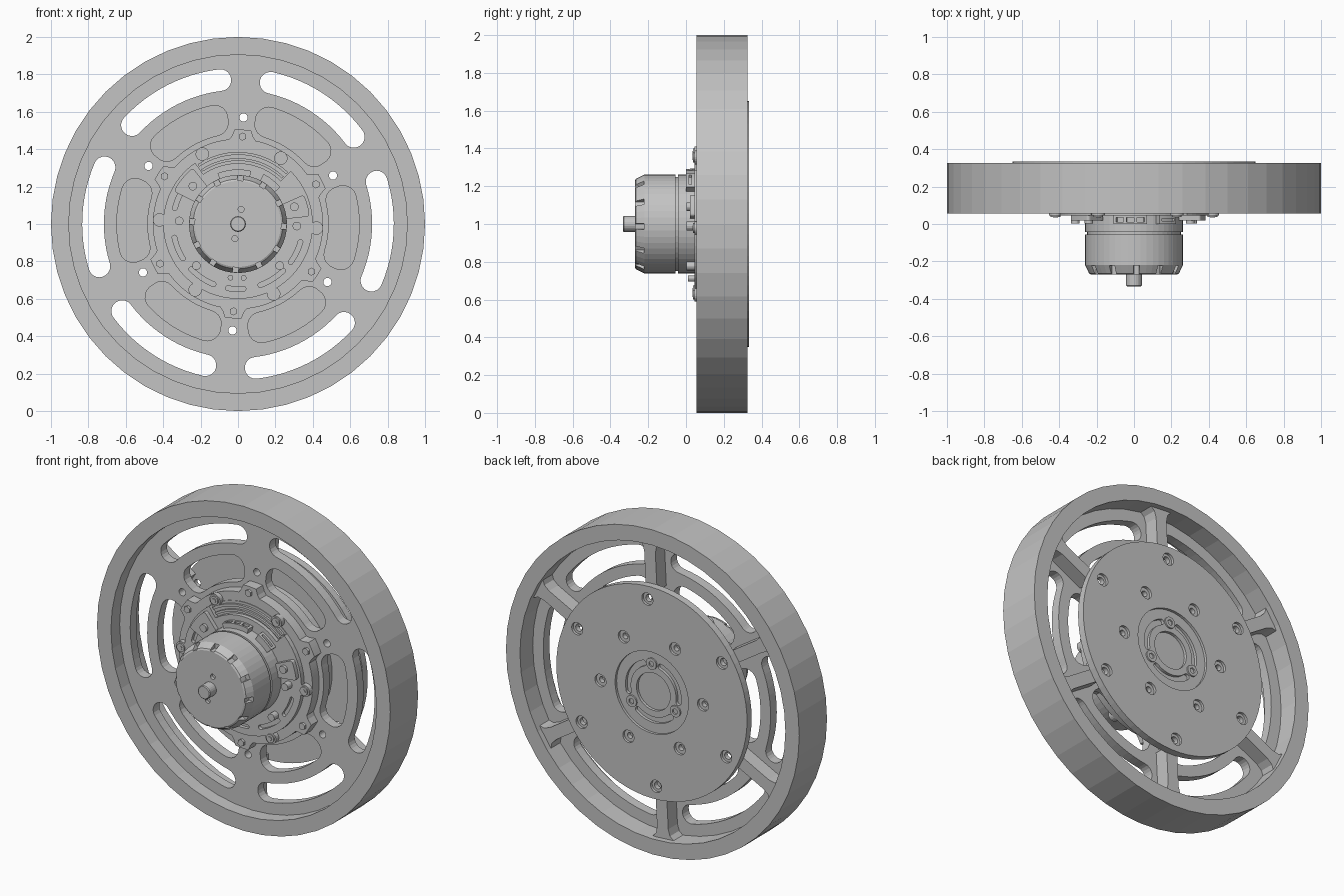
import bpy
import bmesh
from math import sin, cos, asin, radians, degrees, hypot
from mathutils import Matrix

default_cube = bpy.data.objects.get("Cube")
if default_cube:
    bpy.data.objects.remove(default_cube, do_unlink=True)

metal = bpy.data.materials.new("grey metal")
metal.use_nodes = True
metal.diffuse_color = (0.55, 0.55, 0.55, 1)
for node in metal.node_tree.nodes:
    if node.type == "BSDF_PRINCIPLED":
        node.inputs["Base Color"].default_value = metal.diffuse_color

SIXTH = range(0, 360, 60)
SPOKES = [87 + a for a in SIXTH]     # angles of the ribs and lobes
WINDOWS = [57 + a for a in SIXTH]    # angles between the ribs


def finish(name, bm):
    """Turn a bmesh into a named object, lifting the wheel axis to z = 1."""
    bmesh.ops.remove_doubles(bm, verts=bm.verts, dist=0.00001)
    bmesh.ops.recalc_face_normals(bm, faces=bm.faces)
    bmesh.ops.translate(bm, verts=bm.verts, vec=(0, 0, 1))
    mesh = bpy.data.meshes.new(name)
    bm.to_mesh(mesh)
    bm.free()
    mesh.materials.append(metal)
    obj = bpy.data.objects.new(name, mesh)
    bpy.context.collection.objects.link(obj)
    return obj


def polar(radius, angle):
    return radius * cos(radians(angle)), radius * sin(radians(angle))


def circle(radius, at=0, angle=0, sides=20):
    cx, cz = polar(at, angle)
    ring = [polar(radius, angle + 360 * i / sides) for i in range(sides)]
    return [(cx + x, cz + z) for x, z in ring]


def sector(inner, outer, angle, half, corner=0.002):
    """Rounded arc-shaped outline centred on an angle."""
    points = []

    def add(point):
        if not points or hypot(point[0] - points[-1][0], point[1] - points[-1][1]) > 0.0005:
            points.append(point)

    def sweep(radius, start, end):
        for i in range(13):
            add(polar(radius, start + (end - start) * i / 12))

    def turn(radius, at, first):
        cx, cz = polar(radius, at)
        for i in range(6):
            x, z = polar(corner, first + 18 * i)
            add((cx + x, cz + z))

    far, near = outer - corner, inner + corner
    wide = half - degrees(asin(corner / far))
    slim = half - degrees(asin(corner / near))
    sweep(outer, angle - wide, angle + wide)
    turn(far, angle + wide, angle + wide)
    turn(near, angle + slim, angle + slim + 90)
    sweep(inner, angle + slim, angle - slim)
    turn(near, angle - slim, angle - slim + 180)
    turn(far, angle - wide, angle - wide + 270)
    if hypot(points[0][0] - points[-1][0], points[0][1] - points[-1][1]) < 0.0005:
        points.pop()
    return points


def prism(name, outlines, front, back):
    """Extrude one or more outlines along the axle."""
    bm = bmesh.new()
    for outline in outlines:
        face = bm.faces.new([bm.verts.new((x, front, z)) for x, z in outline])
        grown = bmesh.ops.extrude_face_region(bm, geom=[face])["geom"]
        moved = [v for v in grown if isinstance(v, bmesh.types.BMVert)]
        bmesh.ops.translate(bm, verts=moved, vec=(0, back - front, 0))
        if not face.is_valid or len(face.link_loops if hasattr(face, "link_loops") else ()) > 0:
            continue
    # close the front caps when the extrusion has consumed them
    open_edges = [e for e in bm.edges if e.is_boundary]
    if open_edges:
        bmesh.ops.holes_fill(bm, edges=open_edges)
    return finish(name, bm)


def lathe(name, profile, sides=48):
    """Spin a closed (radius, y) profile around the axle."""
    bm = bmesh.new()
    verts = [bm.verts.new((r, y, 0)) for r, y in profile]
    edges = [bm.edges.new((verts[i - 1], verts[i])) for i in range(len(verts))
             if profile[i - 1][0] > 0 or profile[i][0] > 0]
    bmesh.ops.spin(bm, geom=verts + edges, cent=(0, 0, 0), axis=(0, 1, 0),
                   angle=radians(360), steps=sides, use_merge=False)
    return finish(name, bm)


def tube(name, inner, outer, front, back, sides=48):
    return lathe(name, [(inner, front), (outer, front), (outer, back), (inner, back)], sides)


def cut(target, outlines, front, back):
    cutter = prism("cutter", outlines, front, back)
    cutter.hide_render = True
    modifier = target.modifiers.new("cut", "BOOLEAN")
    modifier.operation = "DIFFERENCE"
    modifier.solver = "EXACT"
    modifier.object = cutter
    bpy.context.view_layer.objects.active = target
    bpy.ops.object.modifier_apply(modifier=modifier.name)
    bpy.data.objects.remove(cutter, do_unlink=True)


# Wheel rim
tube("wheel_rim", 0.905, 1, 0.055, 0.325)

# Wheel web with outer windows, inner windows and bolt holes
web = prism("wheel_web", [circle(0.92, sides=72)], 0.14, 0.2)
cut(web, [sector(0.717, 0.833, a, 24.3, 0.0575) for a in WINDOWS]
    + [sector(0.485, 0.648, a + 1, 22.5, 0.07) for a in WINDOWS]
    + [circle(0.022, 0.57, a) for a in SPOKES], 0.1, 0.25)

# Ribs behind the web, flared where they meet the rim
half_rib = [(0.61, 0.038), (0.84, 0.038), (0.88, 0.048), (0.915, 0.085)]
rib = half_rib + [(u, -v) for u, v in reversed(half_rib)]
ribs = []
for a in SPOKES:
    turned = Matrix.Rotation(radians(a), 2)
    ribs.append([tuple(turned @ Matrix.Identity(2).row[0] * u
                       + turned @ Matrix.Identity(2).row[1] * v) for u, v in rib])
prism("wheel_ribs", ribs, 0.19, 0.29)

# Hub and back cover disc with counterbored holes
prism("hub", [circle(0.44, sides=48)], 0.19, 0.29)
cover = prism("back_cover", [circle(0.65, sides=72)], 0.289, 0.334)
outer_holes = [(0.57, a) for a in SPOKES]
inner_holes = [(0.35, a) for a in WINDOWS]
cut(cover, [circle(0.038, r, a) for r, a in outer_holes + inner_holes]
    + [circle(0.25, sides=48)], 0.318, 0.36)
cut(cover, [circle(0.022, r, a) for r, a in outer_holes]
    + [circle(0.018, r, a) for r, a in inner_holes], 0.27, 0.36)
bolt_angles = SPOKES[::2]
cut(cover, [sector(0.155, 0.19, a + 60, 46, 0.017) for a in bolt_angles]
    + [circle(0.115, sides=36)], 0.3, 0.36)
for a in bolt_angles:
    boss = prism("cover_bolt", [circle(0.035, 0.172, a)], 0.31, 0.327)
    cut(boss, [circle(0.018, 0.172, a, 6)], 0.316, 0.36)

# Lobed adapter flange
lobed = []
for step in range(180):
    away = abs((2 * step - 87 + 30) % 60 - 30)
    lobed.append(polar(0.455 + 0.05 * max(0, min(1, (8 - away) / 3)), 2 * step))
prism("adapter_flange", [lobed], 0.075, 0.15)
prism("flange_bolts", [circle(0.022, 0.468, a, 6) for a in SPOKES], 0.06, 0.08)
prism("dome_screw_bases", [circle(0.036, 0.42, a) for a in WINDOWS], 0.046, 0.08)
prism("dome_screw_tops", [circle(0.026, 0.42, a) for a in WINDOWS], 0.038, 0.05)
prism("dome_screw_tips", [circle(0.013, 0.42, a, 12) for a in WINDOWS], 0.034, 0.04)

# Motor mount ring: open at the top, arc slots elsewhere
mount = tube("mount_ring", 0.25, 0.4, 0.046, 0.08, 64)
cut(mount, [sector(0.325, 0.42, 85, 40)], 0.03, 0.071)
cut(mount, [sector(0.335, 0.36, a, h, 0.012)
            for a, h in ((158, 10), (202, 12), (236, 14), (302, 14), (334, 12), (268, 9))],
    0.03, 0.068)
prism("mount_ridges", [sector(0.338, 0.352, 85, 39), sector(0.37, 0.385, 85, 39)],
      0.058, 0.075)
prism("mount_ears", [sector(0.255, 0.385, a, h, 0.015) for a, h in ((15, 9), (141, 12))],
      0.02, 0.06)
prism("mount_screws", [circle(0.023, 0.315, a, 16) for a in (-2, 17, 140, 177, 225, 315)],
      0.003, 0.06)
prism("mount_pins", [circle(0.015, 0.29, a, 12) for a in (262, 276)], 0.01, 0.06)

# Wire connectors on the motor base
top_plug = prism("top_connector", [sector(0.25, 0.292, 94, 18)], 0, 0.055)
cut(top_plug, [sector(0.275, 0.31, 94 + a, 4) for a in (-11, 0, 11)], 0.012, 0.035)
side_plug = prism("side_connector", [sector(0.25, 0.3, 52, 11)], 0, 0.055)
cut(side_plug, [sector(0.285, 0.31, 52, 8)], 0.015, 0.03)

# Motor body with chamfered, notched front
motor = lathe("motor_body", [
    (0, -0.27), (0.23, -0.27), (0.24, -0.265), (0.262, -0.22), (0.262, -0.055),
    (0.25, -0.055), (0.25, -0.042), (0.262, -0.042), (0.262, 0.08), (0, 0.08)])
cut(motor, [sector(0.232, 0.29, 30 * i - 3, 3.5) for i in range(12)], -0.3, -0.222)
cut(motor, [circle(0.016, 0.08, a) for a in (78, 258)], -0.3, -0.25)

# Output shaft
lathe("motor_shaft", [(0, -0.334), (0.037, -0.334), (0.042, -0.329),
                      (0.042, -0.26), (0, -0.26)], 24)
